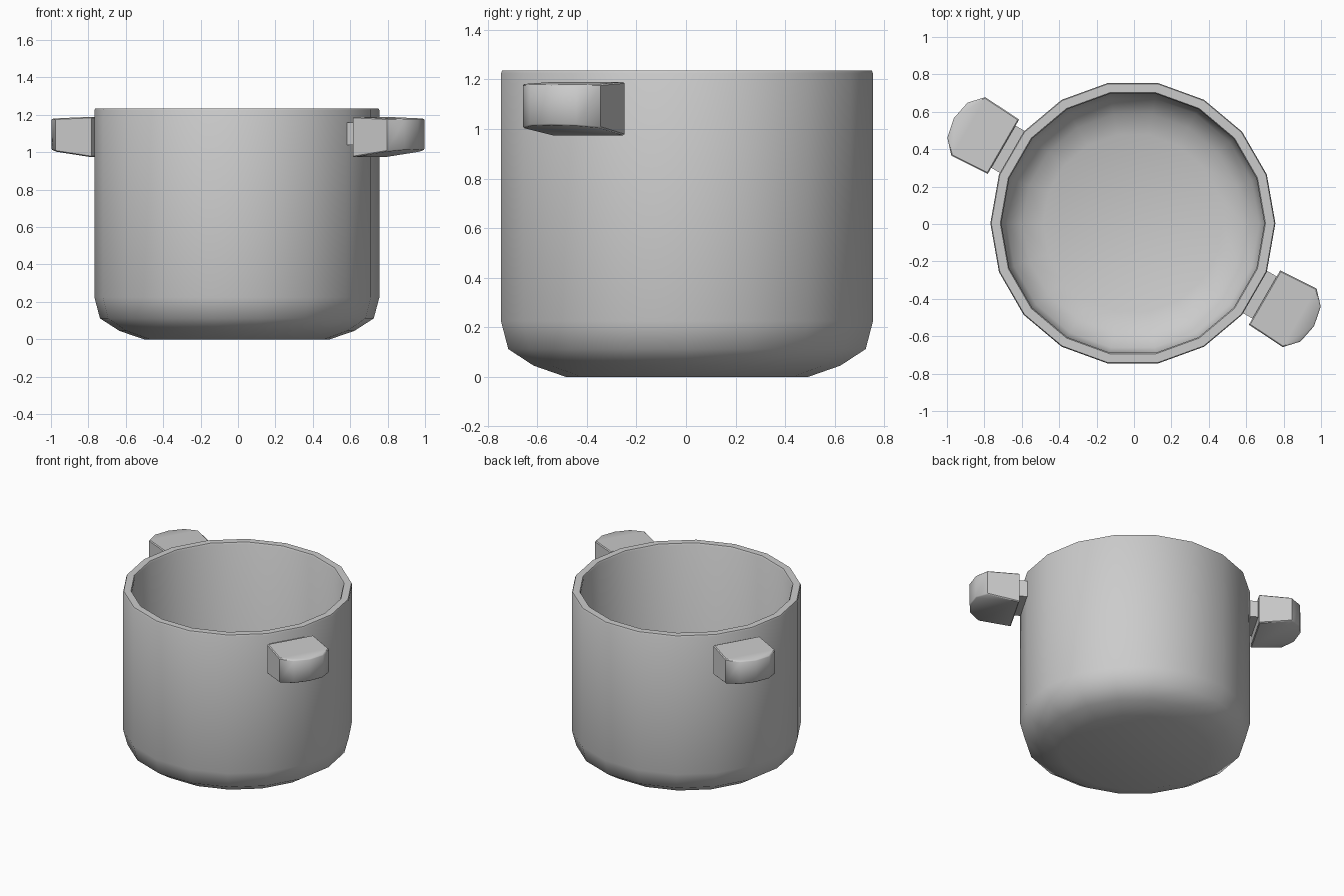
import bpy, bmesh, math
from mathutils import Matrix, Vector

if "Cube" in bpy.data.objects:
    bpy.data.objects.remove(bpy.data.objects["Cube"])


def finish(name, bm, angle):
    bmesh.ops.recalc_face_normals(bm, faces=bm.faces[:])
    mesh = bpy.data.meshes.new(name)
    bm.to_mesh(mesh)
    bm.free()
    obj = bpy.data.objects.new(name, mesh)
    bpy.context.collection.objects.link(obj)
    bpy.ops.object.select_all(action='DESELECT')
    obj.select_set(True)
    bpy.context.view_layer.objects.active = obj
    bpy.ops.object.shade_smooth_by_angle(angle=math.radians(angle))
    return obj


def loft(bm, rings):
    """Join closed rings of points in order and cap both ends."""
    loops = [[bm.verts.new(p) for p in ring] for ring in rings]
    for a, b in zip(loops, loops[1:]):
        for i in range(len(a)):
            j = (i + 1) % len(a)
            bm.faces.new((a[i], a[j], b[j], b[i]))
    caps = [bm.faces.new(loops[0]), bm.faces.new(loops[-1])]
    return loops, caps


# Pot body: 18-sided lathe, outside up to the rim, then down inside to the floor
SIDES = 18
profile = [(0.497, 0), (0.628, 0.045), (0.732, 0.112), (0.762, 0.225),
           (0.762, 1.224), (0.757, 1.235), (0.709, 1.235), (0.703, 1.224),
           (0.703, 0.25), (0.675, 0.165), (0.59, 0.1), (0.48, 0.06)]
bm = bmesh.new()
loft(bm, [[(r * math.cos(math.tau * i / SIDES) - 0.006,
            r * math.sin(math.tau * i / SIDES) + 0.004, z)
           for i in range(SIDES)] for r, z in profile])
finish("pot_body", bm, 44)

# Handles: outline as (distance from centre, sideways), thinner toward the tip
half = [(0.806, -0.168), (1.023, -0.181), (1.09, -0.108)]
outline = half + [(1.112, 0)] + [(u, -v) for u, v in reversed(half)]


def bottom(u):
    return 0.973 + (u - 0.806) * 0.14


def top(u):
    return 1.19 - (u - 0.806) * 0.04


for side, degrees in (("right", -30), ("left", 150)):
    place = Matrix.Translation((0, 0.01, 0)) @ Matrix.Rotation(math.radians(degrees), 4, 'Z')

    # Grip
    bm = bmesh.new()
    _, caps = loft(bm, [[place @ Vector((u, v, f(u))) for u, v in outline]
                        for f in (bottom, top)])
    edges = {e for face in caps for e in face.edges}
    bmesh.ops.bevel(bm, geom=list(edges), offset=0.006, segments=1, affect='EDGES')
    finish(side + "_handle_grip", bm, 44)

    # Neck joining the grip to the wall
    bm = bmesh.new()
    bmesh.ops.create_cube(bm, size=1, matrix=place @ Matrix.Translation((0.775, 0, 1.1))
                          @ Matrix.Diagonal((0.08, 0.26, 0.12, 1)))
    finish(side + "_handle_neck", bm, 30)
